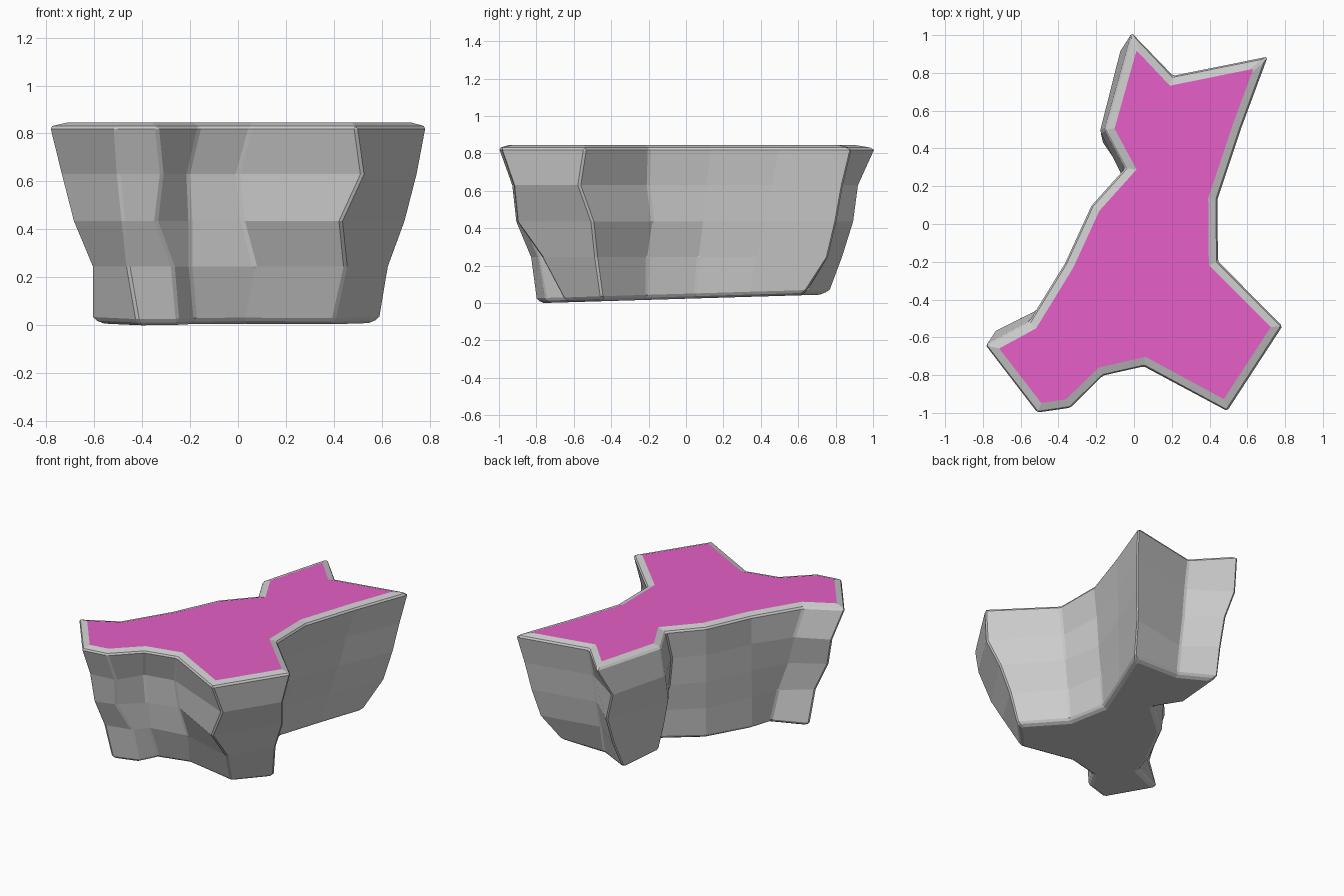
import bpy, bmesh
from mathutils import Vector

if "Cube" in bpy.data.objects:
    bpy.data.objects.remove(bpy.data.objects["Cube"])

# Outline of the upper rim and of the foot, counter-clockwise from the back tip
RIM = [(-.008, 1.005), (-.15, .5), (-.04, .295), (-.22, .095), (-.36, -.21), (-.55, -.52),
       (-.78, -.645), (-.51, -.995), (-.34, -.97), (-.165, -.80), (.055, -.75),
       (.49, -.985), (.78, -.54), (.44, -.2), (.437, .13), (.56, .5), (.70, .88), (.205, .78)]
FOOT = [(-.05, .77), (-.07, .41), (.04, .25), (-.19, .05), (-.34, -.25), (-.38, -.40),
        (-.61, -.50), (-.42, -.80), (-.25, -.75), (-.18, -.63), (.03, -.58),
        (.40, -.65), (.595, -.45), (.36, -.21), (.30, .05), (.41, .34), (.53, .64), (.18, .65)]
# Level: (height, blend from rim to foot)
LEVELS = [(.828, 0), (.63, .27), (.435, .47), (.245, .78), (.04, 1)]
# Chiselled bumps: (level, corner) -> position
BUMPS = {(1, 0): (-.07, .925), (2, 0): (-.01, .90), (3, 0): (-.02, .84),
         (1, 1): (-.18, .49), (2, 1): (-.17, .44), (3, 1): (-.13, .43),
         (1, 2): (-.06, .25), (2, 2): (-.04, .25),
         (1, 5): (-.52, -.46), (1, 6): (-.74, -.57), (2, 6): (-.69, -.60), (3, 6): (-.61, -.57),
         (1, 7): (-.50, -.93), (2, 7): (-.48, -.91), (3, 7): (-.46, -.83),
         (2, 8): (-.34, -.87), (3, 8): (-.27, -.79),
         (1, 9): (-.21, -.74), (2, 9): (-.20, -.73), (3, 9): (-.20, -.70),
         (1, 10): (0, -.70), (2, 10): (.02, -.68), (3, 10): (.07, -.66),
         (1, 11): (.52, -.925), (2, 11): (.43, -.905), (3, 11): (.45, -.77),
         (1, 12): (.75, -.57), (2, 12): (.70, -.50), (3, 12): (.63, -.48),
         (2, 13): (.42, -.18), (1, 16): (.68, .84), (2, 16): (.65, .805), (3, 16): (.61, .76)}


def inset(points, d):
    """Offset a counter-clockwise outline inwards by d."""
    out = []
    for i, p in enumerate(points):
        p = Vector(p)
        a = (p - Vector(points[i - 1])).normalized()
        b = (Vector(points[(i + 1) % len(points)]) - p).normalized()
        na, nb = Vector((-a.y, a.x)), Vector((-b.y, b.x))
        out.append(p + (na + nb) * d / (1 + na.dot(nb)))
    return out


def level_points(k):
    if k == 0:
        return inset(RIM, -.006)      # makes up for the worn rim edge
    t = LEVELS[k][1]
    return [BUMPS.get((k, i), Vector(r).lerp(Vector(f), t))
            for i, (r, f) in enumerate(zip(RIM, FOOT))]


def make_object(name, rings, cap):
    bm = bmesh.new()
    loops = [[bm.verts.new(p) for p in ring] for ring in rings]
    n = len(RIM)
    for up, low in zip(loops, loops[1:]):
        for i in range(n):
            j = (i + 1) % n
            bm.faces.new((up[i], low[i], low[j], up[j]))
    face = bm.faces.new(loops[-1])
    if cap == "bottom":
        face.normal_flip()
    bm.normal_update()
    mesh = bpy.data.meshes.new(name)
    bm.to_mesh(mesh)
    bm.free()
    obj = bpy.data.objects.new(name, mesh)
    bpy.context.collection.objects.link(obj)
    return obj


# Rock body: sloped rim, faceted walls, slightly tilted foot
top_ring = [(p[0], p[1], .845) for p in inset(RIM, .044)]
rings = [top_ring]
for k, (z, t) in enumerate(LEVELS):
    rings.append([(p[0], p[1], z + (.03 * p[1] if k == 4 else 0)) for p in level_points(k)])
rings.append([(p[0], p[1], .023 + .03 * p[1]) for p in inset(FOOT, .03)])
rock = make_object("rock_body", rings, "bottom")
bevel = rock.modifiers.new("worn_edges", 'BEVEL')
bevel.width = .01
bevel.segments = 1
bevel.limit_method = 'ANGLE'
bevel.angle_limit = .55

# Coloured ground on top
ground = make_object("top_surface", [top_ring], "top")
mat = bpy.data.materials.new("magenta")
mat.diffuse_color = (.79, .115, .57, 1)
mat.use_nodes = True
mat.node_tree.nodes["Principled BSDF"].inputs["Base Color"].default_value = mat.diffuse_color
ground.data.materials.append(mat)
